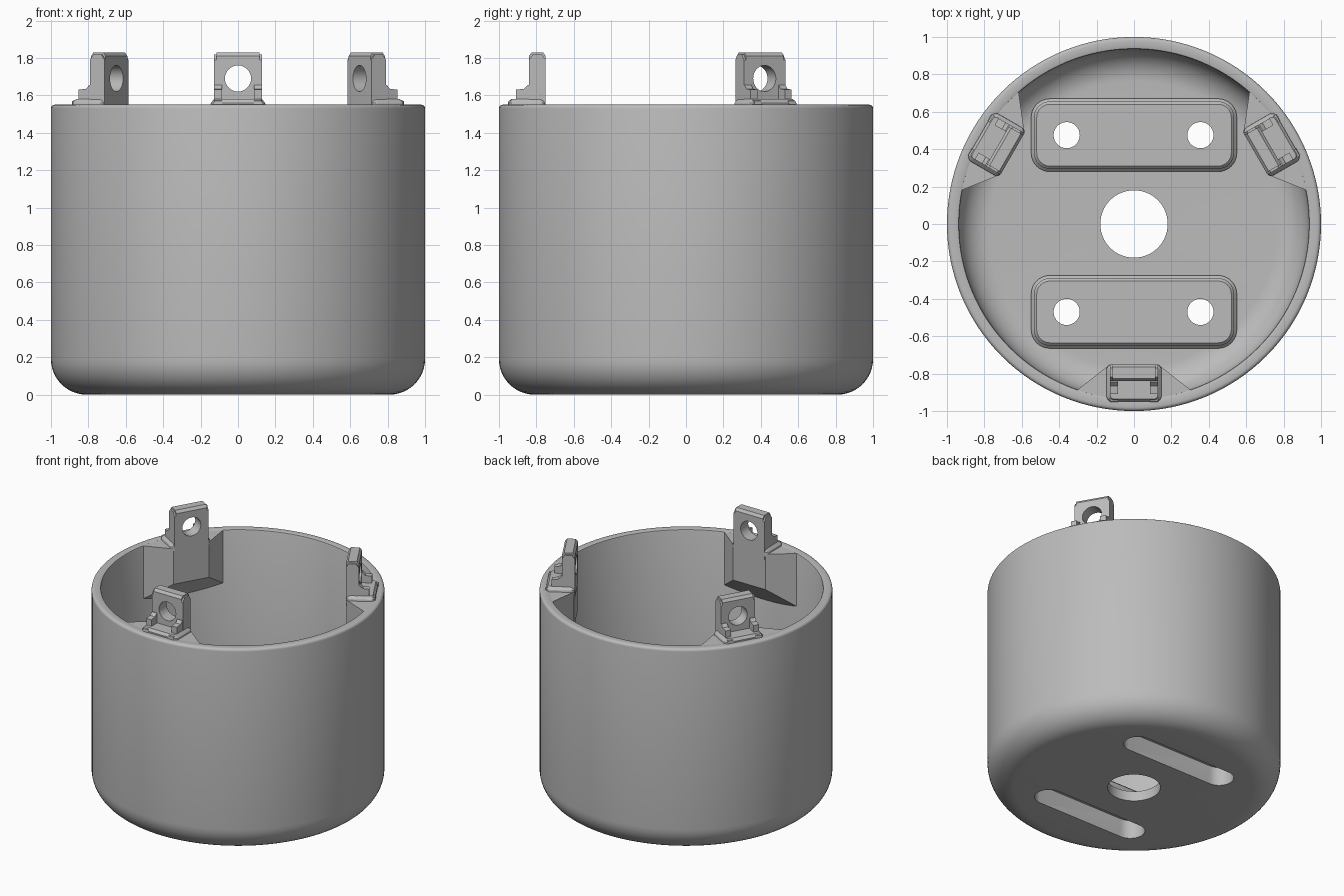
import bpy, bmesh, math
from mathutils import Matrix

old = bpy.data.objects.get("Cube")
if old:
    bpy.data.objects.remove(old, do_unlink=True)

grey = bpy.data.materials.new("plain_grey")
grey.use_nodes = True
color = (0.5, 0.5, 0.5, 1)
grey.diffuse_color = color
grey.node_tree.nodes["Principled BSDF"].inputs["Base Color"].default_value = color


def make(name, bm):
    bmesh.ops.recalc_face_normals(bm, faces=bm.faces)
    mesh = bpy.data.meshes.new(name)
    bm.to_mesh(mesh)
    bm.free()
    mesh.materials.append(grey)
    obj = bpy.data.objects.new(name, mesh)
    bpy.context.collection.objects.link(obj)
    return obj


def activate(obj):
    bpy.ops.object.select_all(action='DESELECT')
    obj.select_set(True)
    bpy.context.view_layer.objects.active = obj


def boolean(obj, tool, operation):
    activate(obj)
    mod = obj.modifiers.new("join_or_cut", 'BOOLEAN')
    mod.operation, mod.object, mod.solver = operation, tool, 'EXACT'
    bpy.ops.object.modifier_apply(modifier=mod.name)
    bpy.data.objects.remove(tool, do_unlink=True)


def arc(cx, cy, r, start, end, steps=8):
    angles = [math.radians(start + (end - start) * i / steps) for i in range(steps + 1)]
    return [(cx + r * math.cos(a), cy + r * math.sin(a)) for a in angles]


def rounded(hx, hy, r):
    """Outline of a rounded rectangle."""
    pts = []
    for sx, sy, start in ((1, 1, 0), (-1, 1, 90), (-1, -1, 180), (1, -1, 270)):
        pts += arc(sx * (hx - r), sy * (hy - r), r, start, start + 90)
    return pts


def bridge(bm, rings, closed=False):
    pairs = list(zip(rings, rings[1:] + rings[:1] if closed else rings[1:]))
    for a, b in pairs:
        n = len(a)
        for i in range(n):
            bm.faces.new((a[i], a[(i + 1) % n], b[(i + 1) % n], b[i]))


def loft(name, layers):
    """Capped solid through (outline, height) layers."""
    bm = bmesh.new()
    rings = [[bm.verts.new((x, y, z)) for x, y in pts] for pts, z in layers]
    bridge(bm, rings)
    bm.faces.new(rings[0])
    bm.faces.new(rings[-1])
    return make(name, bm)


def lathe(name, profile, count=128):
    bm = bmesh.new()
    rings = []
    for r, z in profile:
        rings.append([bm.verts.new((x, y, z)) for x, y in arc(0, 0, r, 0, 360, count)[:-1]])
    bridge(bm, rings, closed=True)
    return make(name, bm)


def extrude_x(name, profile, x0, x1):
    """Solid from a (y, z) profile swept along x."""
    bm = bmesh.new()
    rings = [[bm.verts.new((x, y, z)) for y, z in profile] for x in (x0, x1)]
    bridge(bm, rings)
    bm.faces.new(rings[0])
    bm.faces.new(rings[1])
    return make(name, bm)


def smooth(obj):
    activate(obj)
    bpy.ops.object.shade_smooth_by_angle(angle=math.radians(30))


# Cup: rounded bottom, hollow inside, round hole through the floor
RIM, FLOOR, INNER = 1.55, 0.075, 0.935
profile = [(0.18, 0)]
profile += arc(0.81, 0.19, 0.19, -90, 0, 12)
profile += arc(0.98, RIM - 0.02, 0.02, 0, 90, 4)
profile += arc(INNER + 0.01, RIM - 0.01, 0.01, 90, 180, 2)
profile += arc(INNER - 0.17, FLOOR + 0.17, 0.17, 0, -90, 12)
profile += [(0.18, FLOOR)]
cup = lathe("cup", profile)

# Raised floor pads, each with a slot underneath and two screw holes
for y in (-0.47, 0.475):
    pad = loft("pad", [(rounded(0.55, 0.195, 0.1), 0.04), (rounded(0.55, 0.195, 0.1), 0.1),
                       (rounded(0.535, 0.18, 0.085), 0.115), (rounded(0.535, 0.18, 0.085), 0.195),
                       (rounded(0.52, 0.165, 0.07), 0.21)])
    pad.data.transform(Matrix.Translation((0, y, 0)))
    boolean(cup, pad, 'UNION')
    slot_outline = rounded(0.46, 0.1, 0.099)
    slot = loft("slot_cutter", [(slot_outline, -0.1), (slot_outline, 0.14)])
    slot.data.transform(Matrix.Translation((0, y, 0)))
    boolean(cup, slot, 'DIFFERENCE')
    for x in (-0.36, 0.355):
        circle = arc(x, y, 0.07, 0, 360, 32)[:-1]
        boolean(cup, loft("screw_cutter", [(circle, 0.05), (circle, 0.4)]), 'DIFFERENCE')
smooth(cup)


def mount_parts():
    """Parts of one mount, placed at the front of the rim."""
    # Wedge block under the rim, its underside sloping back into the wall
    outline = [(-0.135, -0.755), (0.135, -0.755), (0.3, -0.885),
               (0.3, -0.94), (-0.3, -0.94), (-0.3, -0.885)]
    bm = bmesh.new()
    top = [bm.verts.new((x, y, RIM - 0.003)) for x, y in outline]
    low = [bm.verts.new((x, y, 1.28 + y + 0.755)) for x, y in outline]
    bridge(bm, [top, low])
    bm.faces.new(top)
    bm.faces.new(low)
    block = make("mount_block", bm)

    # Upright tab with rounded top edges and a cross hole
    tab = extrude_x("mount_tab", [(-0.84, 1.5), (-0.75, 1.5), (-0.75, 1.81), (-0.765, 1.83),
                                  (-0.825, 1.83), (-0.84, 1.81)], -0.128, 0.128)
    bm = bmesh.new()
    bm.from_mesh(tab.data)
    corners = [e for e in bm.edges if all(v.co.z > 1.8 for v in e.verts)
               and abs(e.verts[0].co.x - e.verts[1].co.x) < 0.01]
    bmesh.ops.bevel(bm, geom=corners, offset=0.012, segments=2, affect='EDGES')
    bm.to_mesh(tab.data)
    bm.free()
    circle = arc(0, 0, 0.07, 0, 360, 32)[:-1]
    drill = loft("tab_cutter", [(circle, 0.6), (circle, 1)])
    drill.data.transform(Matrix.Translation((0, 0, 1.69)) @ Matrix.Rotation(math.pi / 2, 4, 'X'))
    boolean(tab, drill, 'DIFFERENCE')

    # Stepped feet bracing the tab on both sides
    foot = [(-0.8, 1.53), (-0.955, 1.53), (-0.95, 1.57), (-0.91, 1.58), (-0.91, 1.63),
            (-0.865, 1.635), (-0.845, 1.655), (-0.8, 1.655)]
    feet = [extrude_x("mount_foot", foot, s * 0.085, s * 0.127) for s in (-1, 1)]
    # Flared skirt around the base
    skirt = loft("mount_skirt", [(rounded(0.15, 0.1, 0.03), 1.53), (rounded(0.145, 0.1, 0.03), 1.56),
                                 (rounded(0.127, 0.085, 0.02), 1.58)])
    skirt.data.transform(Matrix.Translation((0, -0.85, 0)))
    return [block, tab, skirt] + feet


# Three mounts spaced evenly around the rim
for side, turn in (("front", 0), ("left", 120), ("right", 240)):
    for part in mount_parts():
        part.name = side + "_" + part.name.split(".")[0]
        part.data.transform(Matrix.Rotation(math.radians(turn), 4, 'Z'))
        smooth(part)
